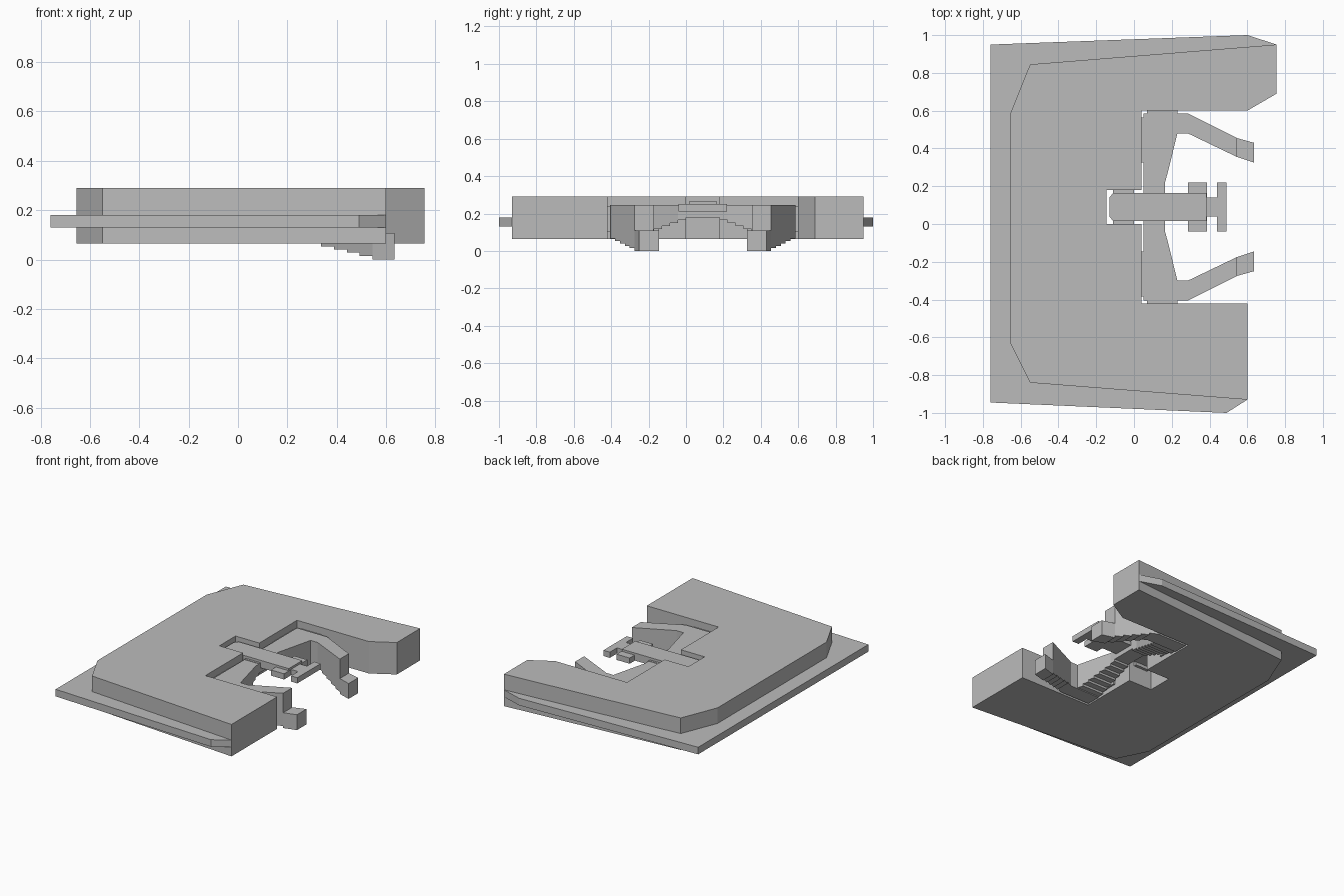
import bpy, bmesh

cube = bpy.data.objects.get("Cube")
if cube:
    bpy.data.objects.remove(cube, do_unlink=True)

grey = bpy.data.materials.new("plain grey")
grey.use_nodes = True
grey.diffuse_color = (0.5, 0.5, 0.5, 1)
grey.node_tree.nodes["Principled BSDF"].inputs["Base Color"].default_value = (0.5, 0.5, 0.5, 1)

MID = 0.09  # the stair layout is mirrored about this y


def prisms(name, pieces):
    """One object from (outline, bottom, top) pieces."""
    bm = bmesh.new()
    for outline, low, high in pieces:
        face = bm.faces.new([bm.verts.new((x, y, low)) for x, y in outline])
        ext = bmesh.ops.extrude_face_region(bm, geom=[face])
        for v in ext["geom"]:
            if isinstance(v, bmesh.types.BMVert):
                v.co.z = high
    bmesh.ops.recalc_face_normals(bm, faces=bm.faces)
    mesh = bpy.data.meshes.new(name)
    bm.to_mesh(mesh)
    bm.free()
    mesh.materials.append(grey)
    obj = bpy.data.objects.new(name, mesh)
    bpy.context.collection.objects.link(obj)
    return obj


def rect(x0, x1, y0, y1):
    return [(x0, y0), (x1, y0), (x1, y1), (x0, y1)]


def lerp(a, b, t):
    return a + (b - a) * t


# Main C-shaped block with a small notch behind the walkway
prisms("main_block", [([
    (-0.655, 0.585), (-0.55, 0.845), (0.755, 0.95), (0.755, 0.69), (0.6, 0.6),
    (0.04, 0.6), (0.04, 0.18), (-0.145, 0.18), (-0.145, 0), (0.04, 0),
    (0.04, -0.42), (0.6, -0.42), (0.6, -0.93), (-0.55, -0.84), (-0.655, -0.63)],
    0.065, 0.29)])

# Thin ledge around the outside
prisms("outer_ledge", [([
    (-0.76, 0.95), (0.6, 1.0), (0.755, 0.95), (0.5, 0.75), (-0.3, 0.7),
    (-0.3, -0.6), (0.4, -0.65), (0.6, -0.93), (0.49, -1.0), (-0.76, -0.945)],
    0.13, 0.18)])

# Central landing, joining the two flights
prisms("stair_landing", [(rect(0.05, 0.165, MID - 0.09, MID + 0.09), 0.18, 0.248)])

# Two mirrored flights with flat tops and stepped undersides
for side, label in ((1, "back"), (-1, "front")):
    def place(points):
        return [(x, MID + side * d) for x, d in points]

    def inner(d):
        return 0.165 if d < 0.14 else lerp(0.168, 0.23, (d - 0.14) / 0.25)

    upper = []
    count = 7
    for i in range(count):
        d0, d1 = lerp(0.09, 0.39, i / count), lerp(0.09, 0.39, (i + 1) / count)
        upper.append((place([(0.05, d0), (inner(d0), d0), (inner(d1), d1), (0.05, d1)]),
                      0.165 - 0.0155 * i, 0.245))
    prisms(label + "_upper_steps", upper)
    prisms(label + "_corner_landing", [(place(rect(0.05, 0.285, 0.39, 0.495)), 0.066, 0.245)])

    lower = []
    count = 5
    for i in range(count):
        s, t = i / count, (i + 1) / count
        x0, x1 = lerp(0.285, 0.545, s), lerp(0.285, 0.545, t)
        lower.append((place([(x0, lerp(0.39, 0.265, s)), (x1, lerp(0.39, 0.265, t)),
                             (x1, lerp(0.495, 0.365, t)), (x0, lerp(0.495, 0.365, s))]),
                      0.066 - 0.0128 * i, 0.245))
    prisms(label + "_lower_steps", lower)
    prisms(label + "_foot_block", [(place([(0.545, 0.265), (0.635, 0.235),
                                           (0.635, 0.34), (0.545, 0.365)]), 0, 0.108)])
    # Thin ties to the main block
    prisms(label + "_wall_tie", [(place(rect(0.038, 0.052, 0.235, 0.475)), 0.1, 0.24),
                                 (place(rect(0.07, 0.23, 0.49, 0.512)), 0.1, 0.24)])
    prisms(label + "_notch_filler", [(place(rect(-0.11, 0, 0.07, 0.09)), 0.19, 0.25)])

# Walkway with a bevelled rear end, neck and two cross bars
prisms("walkway", [([(-0.13, 0.04), (-0.11, 0.015), (0.385, 0.015), (0.385, 0.165),
                     (-0.11, 0.165), (-0.13, 0.14)], 0.212, 0.265)])
prisms("walkway_neck", [(rect(0.385, 0.44, 0.04, 0.14), 0.212, 0.25)])
for name, x0, x1 in (("inner_cross_bar", 0.285, 0.387), ("outer_cross_bar", 0.44, 0.49)):
    prisms(name, [(rect(x0, x1, -0.04, 0.22), 0.21, 0.25)])
